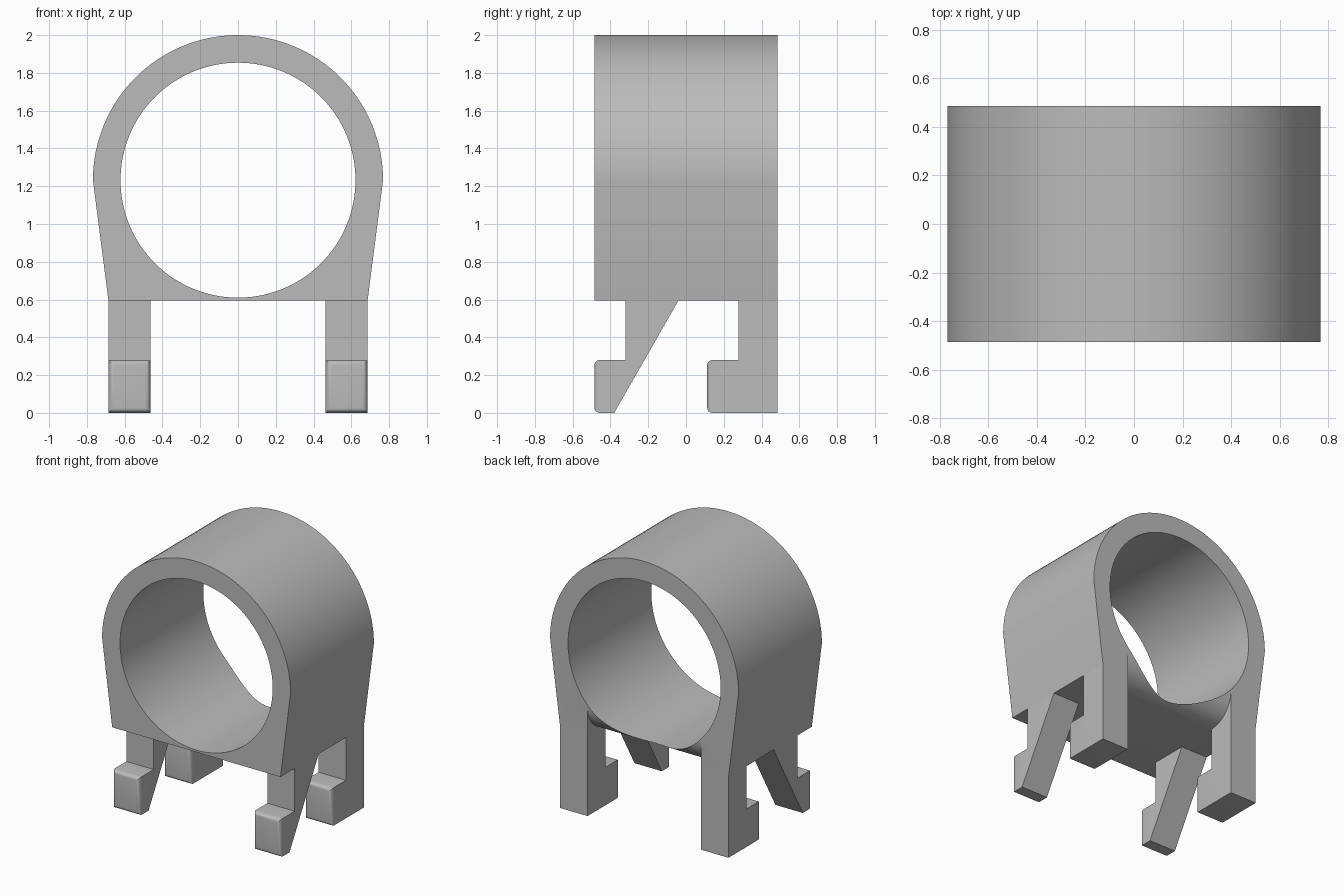
import bpy, bmesh, math
from mathutils import Vector

if "Cube" in bpy.data.objects:
    bpy.data.objects.remove(bpy.data.objects["Cube"], do_unlink=True)

HALF = 0.485            # half depth of the clip
CENTRE, OUTER, BORE = 1.232, 0.768, 0.622
BASE = 0.595            # underside of the body
LEG_IN, LEG_OUT = 0.463, 0.686

grey = bpy.data.materials.new("plain grey")
grey.use_nodes = True
grey.diffuse_color = (0.5, 0.5, 0.5, 1)
grey.node_tree.nodes["Principled BSDF"].inputs["Base Color"].default_value = (0.5, 0.5, 0.5, 1)


def arc(a, b, r, start, end, n):
    """Points on an arc about (a, b), angles in degrees."""
    angles = [math.radians(start + (end - start) * i / n) for i in range(n + 1)]
    return [(a + r * math.cos(t), b + r * math.sin(t)) for t in angles]


def prism(name, points, shift, bevel=0):
    """Extrude a closed 3D outline; optionally round the rim of its front face."""
    bm = bmesh.new()
    face = bm.faces.new([bm.verts.new(p) for p in points])
    moved = bmesh.ops.extrude_face_region(bm, geom=[face])["geom"]
    bmesh.ops.translate(bm, vec=Vector(shift),
                        verts=[v for v in moved if isinstance(v, bmesh.types.BMVert)])
    bmesh.ops.recalc_face_normals(bm, faces=bm.faces)
    if bevel:
        front = min(bm.faces, key=lambda f: f.calc_center_median().y)
        bmesh.ops.bevel(bm, geom=list(front.edges), offset=bevel, segments=5,
                        profile=0.5, affect='EDGES')
    mesh = bpy.data.meshes.new(name)
    bm.to_mesh(mesh)
    bm.free()
    mesh.materials.append(grey)
    obj = bpy.data.objects.new(name, mesh)
    bpy.context.collection.objects.link(obj)
    return obj


def select(obj):
    bpy.ops.object.select_all(action='DESELECT')
    obj.select_set(True)
    bpy.context.view_layer.objects.active = obj


def cut(obj, cutter):
    select(obj)
    mod = obj.modifiers.new("cut", 'BOOLEAN')
    mod.operation, mod.solver, mod.object = 'DIFFERENCE', 'EXACT', cutter
    bpy.ops.object.modifier_apply(modifier=mod.name)
    bpy.data.objects.remove(cutter, do_unlink=True)


def smooth(obj):
    select(obj)
    bpy.ops.object.shade_smooth_by_angle(angle=math.radians(25))


# Body: round top with tapering sides
outline = arc(0, CENTRE, OUTER, 0, 180, 64) + [(-LEG_OUT, BASE), (LEG_OUT, BASE)]
body = prism("ring_body", [(x, -HALF, z) for x, z in outline], (0, 2 * HALF, 0))

# Rounded lower back edge between the legs
r = HALF - 0.277
corner = arc(HALF - r, BASE + r, r, -90, 0, 16)
corner += [(HALF + 0.1, BASE + r), (HALF + 0.1, BASE - 0.1), (HALF - r, BASE - 0.1)]
cut(body, prism("edge_cutter", [(-LEG_IN, y, z) for y, z in corner], (2 * LEG_IN, 0, 0)))

# Round bore
bore = arc(0, CENTRE, BORE, 0, 360, 128)[:-1]
cut(body, prism("bore_cutter", [(x, -1, z) for x, z in bore], (0, 2, 0)))
smooth(body)

# Hooked legs, as side profiles (y, z)
HOOK = 0.28
front_leg = [(-0.485, 0), (-0.38, 0), (-0.04, BASE), (-0.32, BASE), (-0.32, HOOK), (-0.485, HOOK)]
back_leg = [(0.112, 0), (HALF, 0), (HALF, BASE), (0.277, BASE), (0.277, HOOK), (0.112, HOOK)]
for place, profile in (("front", front_leg), ("back", back_leg)):
    for side, sign in (("left", 1), ("right", -1)):
        leg = prism(f"{place}_{side}_leg", [(sign * LEG_IN, y, z) for y, z in profile],
                    (sign * (LEG_OUT - LEG_IN), 0, 0), bevel=0.028)
        smooth(leg)
